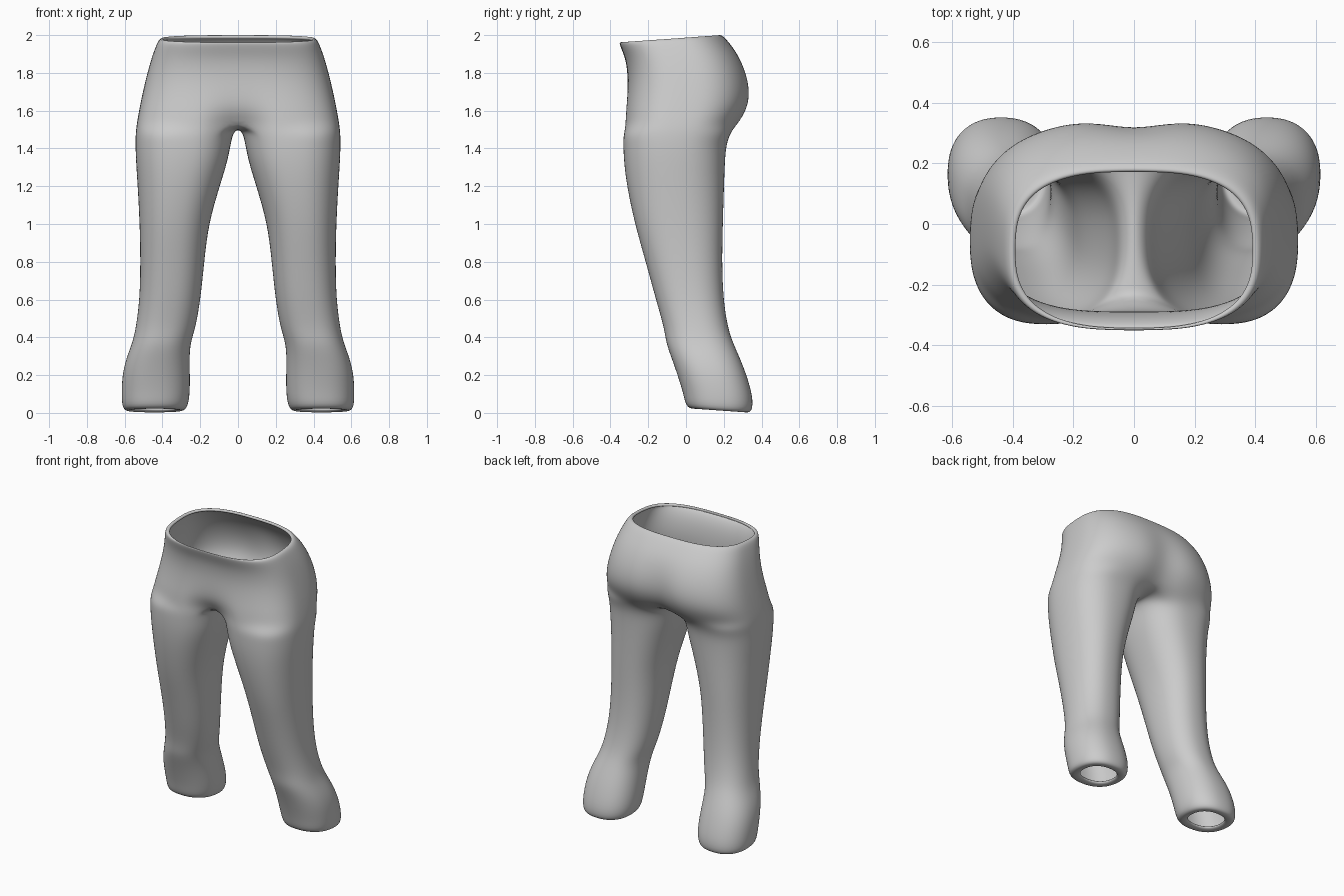
import bpy, bmesh, math

if "Cube" in bpy.data.objects:
    bpy.data.objects.remove(bpy.data.objects["Cube"])

N = 32                      # points round one leg
INNER = 5                   # half-width (in points) of the inner-thigh seam
OUT = N // 2 - INNER        # outer points run from -OUT to +OUT


def spow(v, p):
    return math.copysign(abs(v) ** p, v)


def leg_ring(z, x0, x1, y0, y1, tilt=0.0, p=0.87):
    cx, cy, rx, ry = (x0 + x1) / 2, (y0 + y1) / 2, (x1 - x0) / 2, (y1 - y0) / 2
    ring = []
    for k in range(-OUT, N - OUT):
        t = 2 * math.pi * k / N
        x = cx + rx * spow(math.cos(t), p)
        y = cy + ry * spow(math.sin(t), p)
        ring.append((x, y, z + tilt * (cy - y)))
    return ring


def hip_ring(z, a, yf, yb, dent_f, dent_b, tilt, p_front, p_back):
    cy, ry = (yf + yb) / 2, (yb - yf) / 2
    ring = []
    for k in range(-OUT, OUT + 1):
        s = math.pi / 2 * k / OUT
        p = p_front if k < 0 else p_back
        x = a * max(math.cos(s), 0.0) ** p if abs(k) < OUT else 0.0
        y = cy + ry * spow(math.sin(s), p)
        g = math.exp(-(x / 0.1) ** 2)
        y += dent_f * g if k < 0 else -dent_b * g
        ring.append((x, y, z + tilt * (y - yb)))
    return ring


# Leg sections: z, inner x, outer x, front y, back y, tilt; first two turn the hem in
LEG = [
    (0.018, 0.332, 0.545, 0.072, 0.284, 0.07),
    (0.010, 0.303, 0.580, 0.038, 0.318, 0.07),
    (0.018, 0.270, 0.612, 0.000, 0.352, 0.07),
    (0.09, 0.254, 0.618, -0.014, 0.356, 0.05),
    (0.20, 0.254, 0.614, -0.045, 0.322, 0),
    (0.29, 0.256, 0.592, -0.077, 0.286, 0),
    (0.37, 0.252, 0.560, -0.106, 0.250, 0),
    (0.45, 0.224, 0.541, -0.116, 0.222, 0),
    (0.60, 0.198, 0.521, -0.160, 0.198, 0),
    (0.80, 0.178, 0.517, -0.214, 0.191, 0),
    (1.00, 0.156, 0.521, -0.272, 0.196, 0),
    (1.20, 0.096, 0.532, -0.314, 0.202, 0),
    (1.33, 0.055, 0.541, -0.330, 0.207, 0, 0.84),
    (1.42, 0.038, 0.544, -0.333, 0.214, 0, 0.82),
    (1.48, 0.026, 0.543, -0.332, 0.236, 0, 0.78),
]
# Hip sections: z, half width, front y, back y, front dent, back dent, tilt,
# front and back squareness; the last one turns the waistband in
HIP = [
    (1.53, 0.537, -0.330, 0.285, 0.10, 0.05, 0, 0.64, 0.74),
    (1.60, 0.525, -0.325, 0.330, 0.03, 0.040, 0, 0.64, 0.76),
    (1.68, 0.509, -0.315, 0.350, 0.005, 0.035, 0, 0.66, 0.78),
    (1.78, 0.486, -0.308, 0.335, 0, 0.022, 0, 0.68, 0.78),
    (1.88, 0.460, -0.319, 0.290, 0, 0.005, 0.02, 0.68, 0.76),
    (1.95, 0.438, -0.340, 0.238, 0, 0, 0.05, 0.69, 0.74),
    (1.998, 0.418, -0.357, 0.195, 0, 0, 0.06, 0.70, 0.72),
    (2.003, 0.392, -0.342, 0.175, 0, 0, 0.08, 0.74, 0.72),
]

bm = bmesh.new()


def add(points):
    return [bm.verts.new(p) for p in points]


def bridge(lo, hi, closed):
    n = len(lo)
    for i in range(n if closed else n - 1):
        j = (i + 1) % n
        bm.faces.new((lo[i], lo[j], hi[j], hi[i]))


# Leg tube
rings = [add(leg_ring(*s)) for s in LEG]

# Crotch ring: outer hip line plus a seam on the centre plane
hips = [add(hip_ring(*s)) for s in HIP]
back, front = hips[0][-1].co, hips[0][0].co
seam = []
for i in range(1, 2 * INNER):
    f = i / (2 * INNER)
    seam.append((0, back.y + (front.y - back.y) * f,
                 1.53 - 0.026 * math.sin(math.pi * f) ** 0.6))
rings.append(hips[0] + add(seam))
for lo, hi in zip(rings, rings[1:]):
    bridge(lo, hi, True)

# Hips up to the waist
for lo, hi in zip(hips, hips[1:]):
    bridge(lo, hi, False)

mesh = bpy.data.meshes.new("trousers")
bm.to_mesh(mesh)
bm.free()
trousers = bpy.data.objects.new("trousers", mesh)
bpy.context.collection.objects.link(trousers)

# Mirror the other half, give the cloth thickness, smooth it
mir = trousers.modifiers.new("mirror", 'MIRROR')
mir.use_clip = True
mir.merge_threshold = 0.002
sol = trousers.modifiers.new("thickness", 'SOLIDIFY')
sol.thickness = 0.02
sol.offset = -1
sub = trousers.modifiers.new("smooth", 'SUBSURF')
sub.levels = sub.render_levels = 2
for poly in mesh.polygons:
    poly.use_smooth = True
